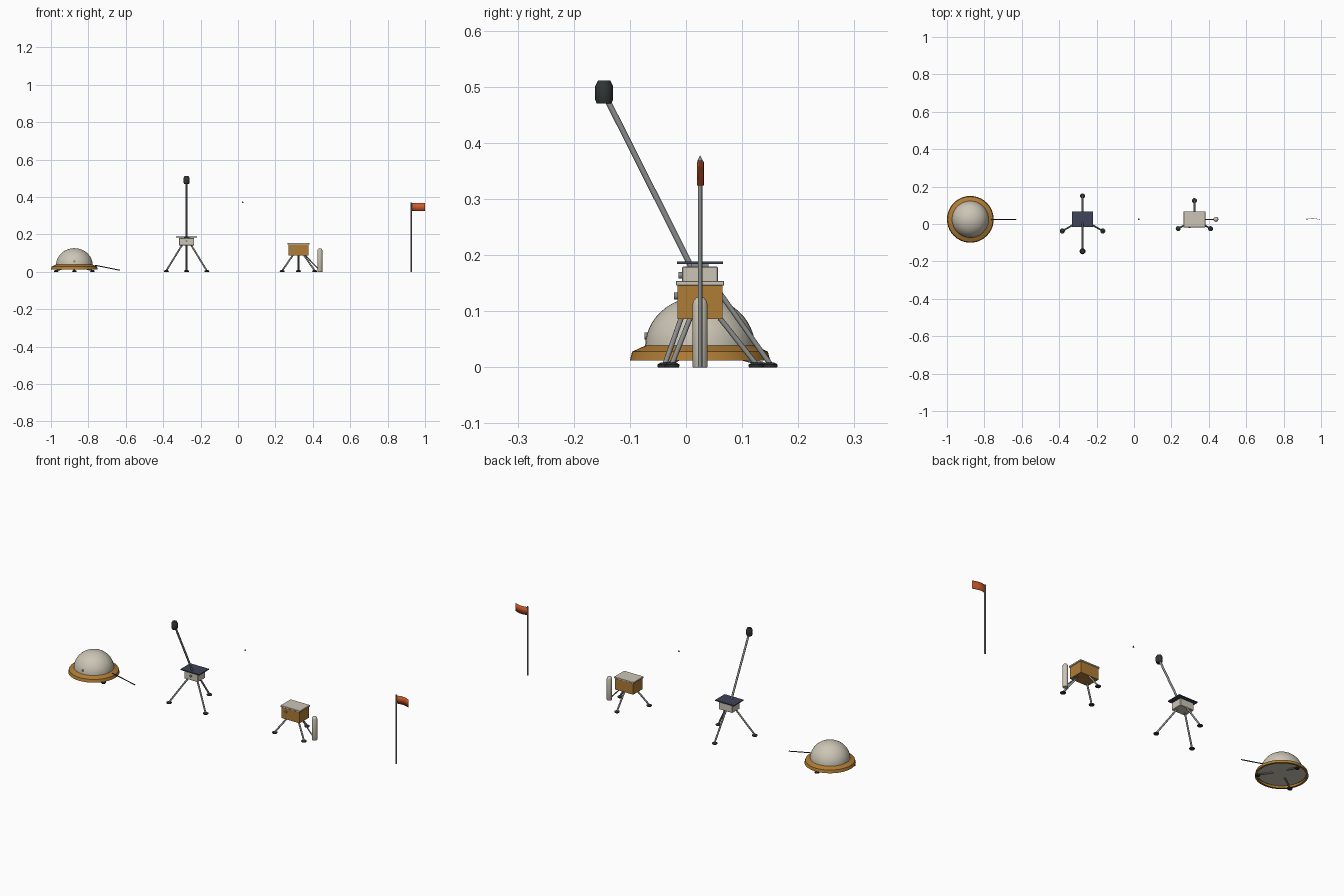
import bpy, bmesh
from math import sin, cos, pi, radians
from mathutils import Vector, Matrix

cube = bpy.data.objects.get("Cube")
if cube:
    bpy.data.objects.remove(cube, do_unlink=True)


def material(name, rgb):
    m = bpy.data.materials.new(name)
    m.use_nodes = True
    m.diffuse_color = (*rgb, 1)
    m.node_tree.nodes["Principled BSDF"].inputs["Base Color"].default_value = (*rgb, 1)
    return m


WHITE = material("warm white", (0.6, 0.56, 0.46))
GOLD = material("gold foil", (0.43, 0.2, 0.035))
GREY = material("metal grey", (0.26, 0.265, 0.265))
DARK = material("dark grey", (0.03, 0.035, 0.034))
NAVY = material("panel navy", (0.05, 0.055, 0.1))
ORANGE = material("flag orange", (0.6, 0.1, 0.025))
Y = 0.025  # shared row line


def finish(name, bm, mat, smooth=True):
    bmesh.ops.recalc_face_normals(bm, faces=bm.faces)
    mesh = bpy.data.meshes.new(name)
    bm.to_mesh(mesh)
    bm.free()
    mesh.materials.append(mat)
    ob = bpy.data.objects.new(name, mesh)
    bpy.context.collection.objects.link(ob)
    if smooth:
        bpy.ops.object.select_all(action='DESELECT')
        ob.select_set(True)
        bpy.context.view_layer.objects.active = ob
        bpy.ops.object.shade_smooth_by_angle(angle=radians(35))
    return ob


def box(name, centre, size, mat, bevel=0.0):
    bm = bmesh.new()
    bmesh.ops.create_cube(bm, size=1, matrix=Matrix.Translation(centre) @ Matrix.Diagonal((*size, 1)))
    if bevel:
        bmesh.ops.bevel(bm, geom=bm.edges[:], offset=bevel, segments=1, affect='EDGES')
    return finish(name, bm, mat, False)


def rod(name, a, b, r, mat, sides=12, r2=None):
    a, b = Vector(a), Vector(b)
    d = b - a
    place = Matrix.Translation((a + b) / 2) @ d.to_track_quat('Z', 'Y').to_matrix().to_4x4()
    bm = bmesh.new()
    bmesh.ops.create_cone(bm, cap_ends=True, segments=sides, radius1=r,
                          radius2=r if r2 is None else r2, depth=d.length, matrix=place)
    return finish(name, bm, mat)


def lathe(name, x, y, profile, mat, sides=32, closed=True):
    # Spins (radius, height) points about a vertical axis
    bm = bmesh.new()
    rings = [[bm.verts.new((x + r * cos(2 * pi * i / sides), y + r * sin(2 * pi * i / sides), z))
              for i in range(sides)] for r, z in profile]
    for low, high in zip(rings, rings[1:]):
        for i in range(sides):
            j = (i + 1) % sides
            bm.faces.new((low[i], low[j], high[j], high[i]))
    if closed:
        bm.faces.new(rings[0])
        bm.faces.new(rings[-1])
    return finish(name, bm, mat)


def tripod(prefix, x, top_r, top_z, foot_r, leg_r, pad_r):
    for side, angle in (("left", -30), ("back", 90), ("right", 210)):
        c, s = cos(radians(angle)), sin(radians(angle))
        px, py = x + foot_r * c, Y + foot_r * s
        rod(f"{prefix}_{side}_leg", (x + top_r * c, Y + top_r * s, top_z), (px, py, 0.006), leg_r, GREY)
        lathe(f"{prefix}_{side}_foot", px, py,
              [(pad_r * 0.9, 0), (pad_r, 0.002), (pad_r, 0.005), (pad_r * 0.5, 0.009)], DARK, 16)


def port(name, x, y, z):
    rod(name, (x, y + 0.008, z), (x, y - 0.004, z), 0.006, GREY, 12)


# Domed ground instrument
DX = -0.875
lathe("dome_skirt", DX, Y, [(0.115, 0.0125), (0.125, 0.0125), (0.121, 0.028), (0.097, 0.039)],
      GOLD, 40, closed=False)
rod("dome_floor", (DX, Y, 0.024), (DX, Y, 0.03), 0.115, WHITE, 40)
arc = [(0.098 * cos(t * pi / 24), 0.036 + 0.09 * sin(t * pi / 24)) for t in range(12)]
lathe("dome_shell", DX, Y, arc + [(0.001, 0.126)], WHITE, 40)
tripod("dome", DX, 0.04, 0.026, 0.112, 0.004, 0.012)
port("dome_port", DX, -0.07, 0.056)
rod("dome_cable", (DX + 0.11, Y, 0.035), (-0.63, Y, 0.008), 0.0025, DARK, 8)

# Mast station with solar panel
MX = -0.275
box("mast_station_body", (MX, Y, 0.16), (0.082, 0.064, 0.04), WHITE, 0.002)
box("solar_panel", (MX, Y, 0.1865), (0.112, 0.082, 0.005), NAVY)
box("solar_panel_mount", (MX, Y, 0.182), (0.03, 0.03, 0.006), GREY)
tripod("mast_station", MX, 0.028, 0.143, 0.125, 0.0045, 0.0135)
port("mast_station_port", MX, -0.009, 0.164)
rod("sensor_mast", (MX, 0.009, 0.18), (MX, -0.141, 0.478), 0.0052, GREY)
lathe("sensor_head", MX, -0.146, [(0.013, 0.47), (0.016, 0.477), (0.016, 0.501), (0.011, 0.511)],
      DARK, 12)

# Foil-wrapped station with side canister
BX = 0.323
box("foil_station_body", (BX, Y, 0.116), (0.108, 0.08, 0.06), GOLD)
box("foil_station_lid", (BX, Y, 0.15), (0.116, 0.086, 0.008), WHITE, 0.001)
tripod("foil_station", BX, 0.035, 0.088, 0.1, 0.0045, 0.0135)
port("foil_station_port", BX - 0.026, -0.017, 0.127)
CX = 0.438
lathe("canister", CX, Y, [(0.0125, 0), (0.0135, 0.002), (0.0135, 0.112), (0.0115, 0.119),
                          (0.007, 0.124), (0.001, 0.126)], WHITE, 20)
rod("canister_strut", (0.36, Y, 0.088), (CX - 0.008, Y, 0.014), 0.003, GREY, 8)

# Flag on a pole
FX = 0.925
rod("flag_pole", (FX, Y, 0), (FX, Y, 0.37), 0.004, GREY)
bm = bmesh.new()
steps = 12
edge = []
for i in range(steps + 1):
    t = i / steps
    y = Y + 0.006 * sin(t * pi * 1.25)
    edge.append([bm.verts.new((FX + 0.075 * t, y, z)) for z in (0.324, 0.367)])
for p, q in zip(edge, edge[1:]):
    bm.faces.new((p[0], q[0], q[1], p[1]))
flag = finish("flag_cloth", bm, ORANGE)
thick = flag.modifiers.new("thickness", 'SOLIDIFY')
thick.thickness = 0.0015
thick.offset = 0

# Small loose finial
rod("finial", (0.025, Y, 0.368), (0.025, Y, 0.378), 0.005, GREY, 12, 0.0)
